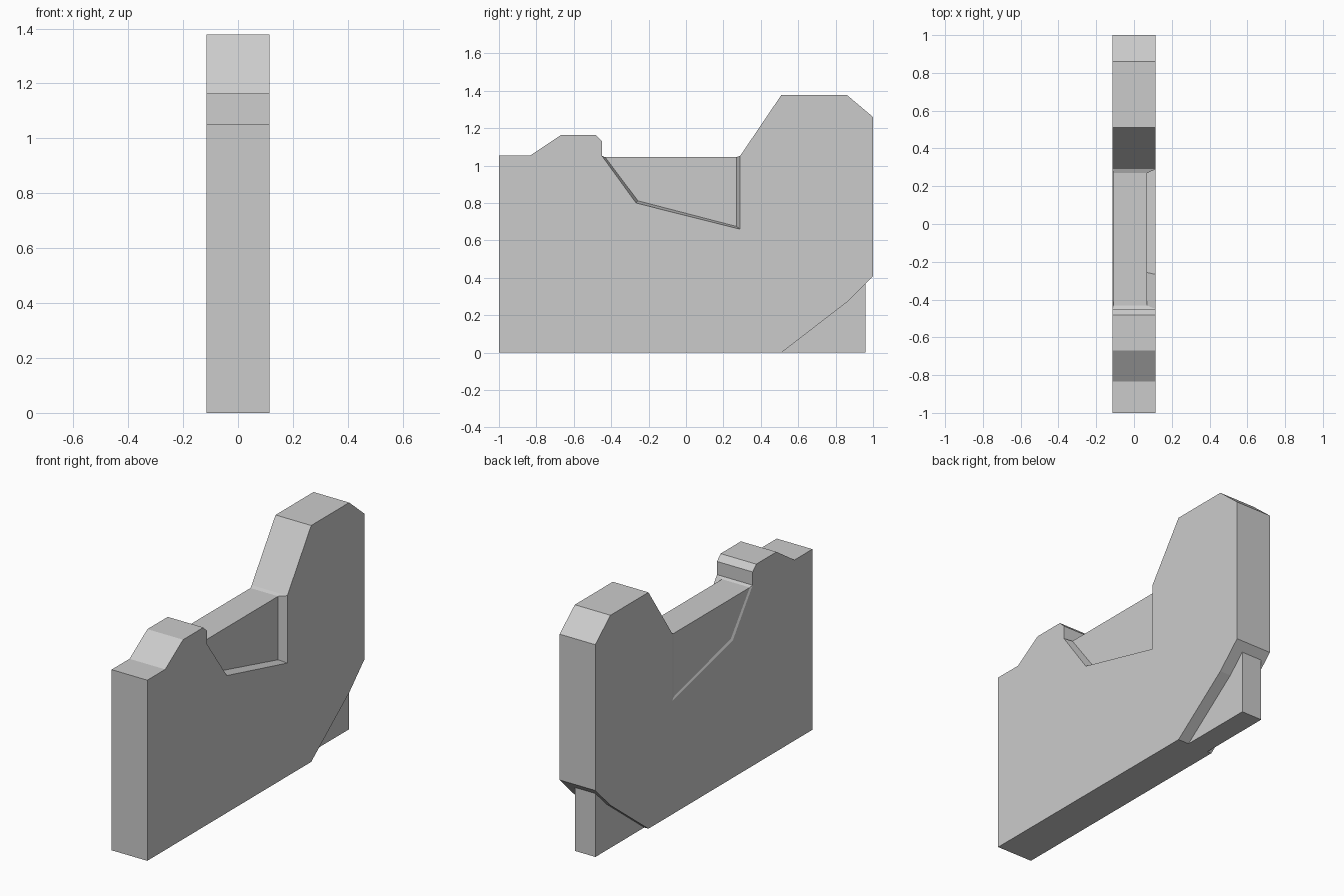
import bpy, bmesh

if "Cube" in bpy.data.objects:
    bpy.data.objects.remove(bpy.data.objects["Cube"])

W = 0.115  # half thickness


def finish(name, bm):
    bmesh.ops.recalc_face_normals(bm, faces=bm.faces)
    mesh = bpy.data.meshes.new(name)
    bm.to_mesh(mesh)
    bm.free()
    obj = bpy.data.objects.new(name, mesh)
    bpy.context.collection.objects.link(obj)
    return obj


def ring(bm, x, pts):
    return [bm.verts.new((x, y, z)) for y, z in pts]


def slab(name, pts, x0, x1):
    """Extrude a (y, z) outline between two x positions."""
    bm = bmesh.new()
    a, b = ring(bm, x0, pts), ring(bm, x1, pts)
    n = len(pts)
    bm.faces.new(a)
    bm.faces.new(b[::-1])
    for i in range(n):
        j = (i + 1) % n
        bm.faces.new((a[i], a[j], b[j], b[i]))
    return finish(name, bm)


# Notch outline and the slightly smaller panel set into it
notch = [(-0.45, 1.053), (-0.267, 0.80), (0.29, 0.66), (0.29, 1.053)]
inner = [(-0.432, 1.045), (-0.257, 0.812), (0.27, 0.675), (0.27, 1.045)]

# Main plate: stepped top, notch, clipped lower back corner
slab("main_plate", [
    (-1, 0), (0.51, 0), (0.86, 0.27), (1, 0.41), (1, 1.26), (0.86, 1.378),
    (0.51, 1.378)] + notch[::-1] + [
    (-0.45, 1.13), (-0.483, 1.163), (-0.67, 1.163), (-0.835, 1.053),
    (-1, 1.053)], -W, W)

# Recessed panel with sloped rims on both sides and both top ends
bm = bmesh.new()
out_r, in_r = ring(bm, W, notch), ring(bm, 0.07, inner)
in_l, out_l = ring(bm, -0.109, inner), ring(bm, -W, notch)
for o, n in ((out_r, in_r), (out_l, in_l)):
    for i in range(3):
        bm.faces.new((o[i], o[i + 1], n[i + 1], n[i]))
    bm.faces.new(n)
bm.faces.new((in_r[0], in_r[3], in_l[3], in_l[0]))
for i in (0, 3):
    bm.faces.new((out_r[i], in_r[i], in_l[i], out_l[i]))
finish("recessed_panel", bm)

# Thin fin filling the clipped corner
slab("corner_fin", [(0.51, 0), (0.96, 0), (0.96, 0.37), (0.86, 0.27)],
     -0.088, 0.045)
